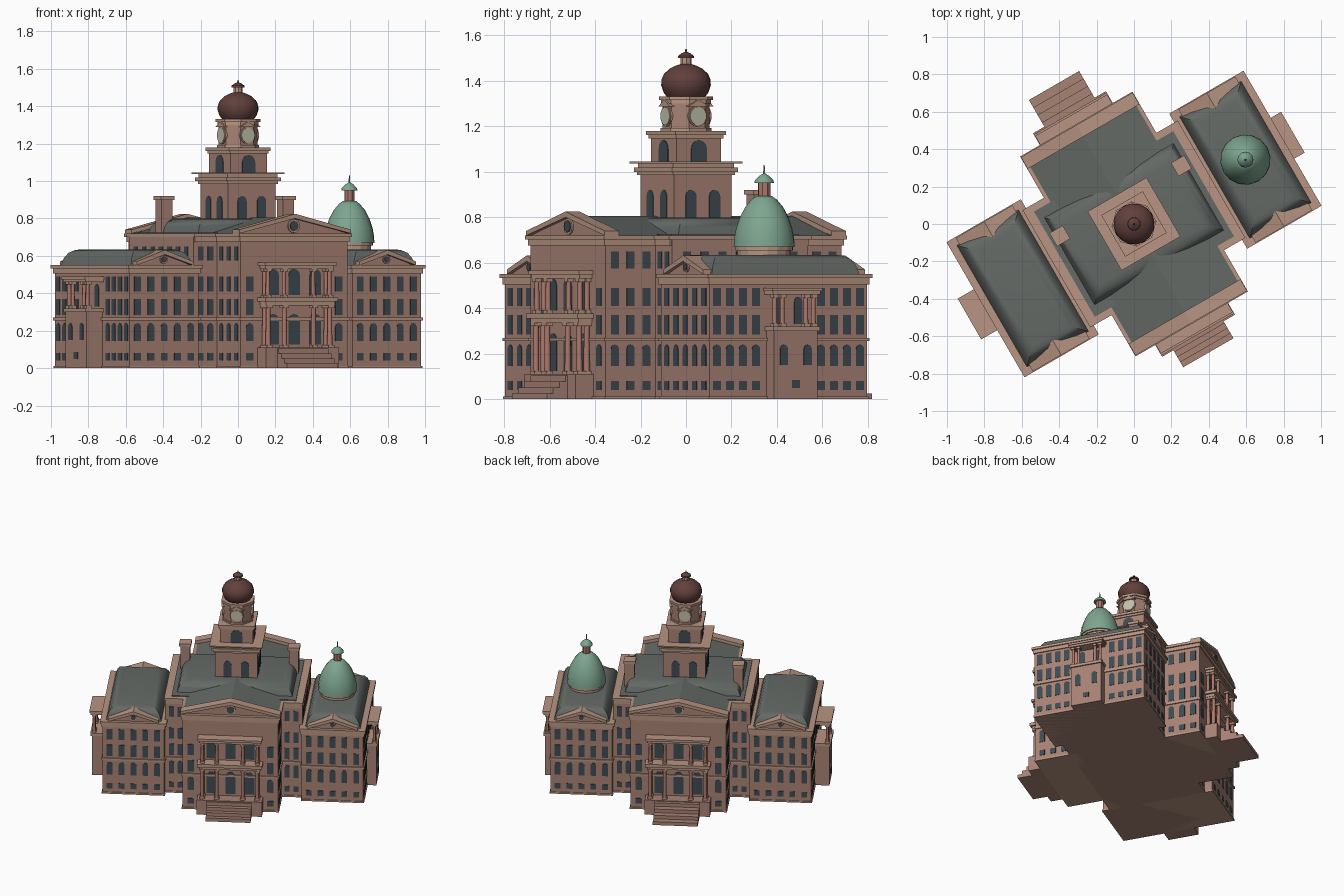
import bpy, bmesh, math
from mathutils import Matrix, Vector

if "Cube" in bpy.data.objects:
    bpy.data.objects.remove(bpy.data.objects["Cube"])

TURN = math.radians(30)      # the whole building is turned on the plan
COL = {'stone': (.39, .225, .175), 'trim': (.48, .30, .225), 'roof': (.13, .145, .135),
       'glass': (.05, .07, .085), 'copper': (.21, .38, .28), 'maroon': (.12, .05, .045),
       'column': (.42, .19, .15), 'clock': (.52, .52, .40)}
MATS = {}
for key, c in COL.items():
    MATS[key] = bpy.data.materials.new(key)
    MATS[key].diffuse_color = (*c, 1)
PARTS = {}


def part(name, mat, smooth=False):
    if name not in PARTS:
        PARTS[name] = (bmesh.new(), mat, smooth)
    return PARTS[name][0]


def box(bm, u0, u1, v0, v1, z0, z1):
    m = Matrix.Translation(((u0 + u1) / 2, (v0 + v1) / 2, (z0 + z1) / 2))
    s = Matrix.Diagonal((abs(u1 - u0), abs(v1 - v0), abs(z1 - z0), 1))
    bmesh.ops.create_cube(bm, size=1, matrix=m @ s)


def block(bm, cu, cv, hu, hv, z0, z1):
    box(bm, cu - hu, cu + hu, cv - hv, cv + hv, z0, z1)


def loft(bm, rings):
    rows = [[bm.verts.new(p) for p in r] for r in rings]
    n = len(rows[0])
    for a, b in zip(rows, rows[1:]):
        for i in range(n):
            bm.faces.new((a[i], a[(i + 1) % n], b[(i + 1) % n], b[i]))
    bm.faces.new(rows[0][::-1])
    bm.faces.new(rows[-1])


def lathe(bm, cu, cv, profile, n, turn=0.0):
    loft(bm, [[(cu + r * math.cos(turn + 2 * math.pi * i / n),
                cv + r * math.sin(turn + 2 * math.pi * i / n), z) for i in range(n)]
              for r, z in profile])


def wall(u, v, nu, nv):
    """Frame on a wall: x along it, y up, z outward."""
    n = Vector((nu, nv, 0))
    m = Matrix((Vector((0, 0, 1)).cross(n), (0, 0, 1), n)).transposed().to_4x4()
    return Matrix.Translation((u, v, 0)) @ m


def prism(bm, frame, pts, d0, d1):
    loft(bm, [[frame @ Vector((x, y, d)) for x, y in pts] for d in (d0, d1)])


def disc(bm, frame, x, z, r, d1):
    prism(bm, frame, [(x + r * math.cos(math.pi * i / 8), z + r * math.sin(math.pi * i / 8))
                      for i in range(16)], -.01, d1)


def window(frame, x, z0, z1, w, arched):
    r, pts = w / 2, [(x - w / 2, z0), (x + w / 2, z0)]
    if arched:
        pts += [(x + r * math.cos(math.pi * i / 6), z1 - r + r * math.sin(math.pi * i / 6))
                for i in range(7)]
    else:
        pts += [(x + r, z1), (x - r, z1)]
    prism(part('windows', 'glass'), frame, pts, -.01, .003)


BASE = [(.04, .08, 0), (.145, .24, 1), (.285, .37, 0), (.41, .49, 0)]
ATTIC = [(.575, .65, 0)]


def windows(frame, xs, rows, w=.04):
    for x in xs:
        for z0, z1, arched in rows:
            window(frame, x, z0, z1, w, arched)


def pediment(frame, half, z0, z1, depth, oculus):
    stone, trim = part('pediments', 'stone'), part('pediment_trim', 'trim')
    prism(stone, frame, [(-half, z0), (half, z0), (0, z1 - .015)], -depth, -.008)
    for s in (-1, 1):        # raking cornices
        pts = [(s * (half + .01), z0), (0, z1 - .025), (0, z1), (s * (half + .01), z0 + .02)]
        prism(trim, frame, pts[::s], -depth, .012)
    disc(trim, frame, 0, z0 + (z1 - z0) * .38, oculus * 1.4, .0)
    disc(part('windows', 'glass'), frame, 0, z0 + (z1 - z0) * .38, oculus, .004)


def mansard(bm, cu, cv, hu, hv, z0, h):
    rings = []
    for inset, t in ((0, 0), (.012, .45), (.03, .78), (.055, .95), (.08, 1)):
        a, b = hu - inset, hv - inset
        rings.append([(cu + x * a, cv + y * b, z0 + h * t)
                      for x, y in ((-1, -1), (1, -1), (1, 1), (-1, 1))])
    loft(bm, rings)


def bands(cu, cv, hu, hv, top):
    """Plinth, string course and two-step cornice around a block."""
    t = part('cornices', 'trim')
    for z0, z1, o in ((0, .012, .006), (.255, .27, .008),
                      (top - .045, top - .018, .008), (top - .018, top, .017)):
        block(t, cu, cv, hu + o, hv + o, z0, z1)


def column(u, v, z0, z1, r=.012):
    lathe(part('columns', 'column', True), u, v, [(r, z0), (r * .85, z1)], 12)
    for z in (z0, z1 - .014):
        block(part('column_blocks', 'trim'), u, v, r * 1.3, r * 1.3, z, z + .014)


walls = part('walls', 'stone')
trim = part('cornices', 'trim')

# Central block
block(walls, 0, 0, .475, .345, 0, .70)
bands(0, 0, .462, .345, .72)
block(part('roof_deck', 'roof'), 0, 0, .43, .325, .71, .726)
mansard(part('main_roof', 'roof', True), 0, 0, .40, .27, .72, .08)

# Side wings with mansard roofs, end pediments and side bays
for s, out in ((-1, 1.01), (1, .975)):
    c = s * .6875
    block(walls, c, 0, .2125, .40, 0, .54)
    bands(c, 0, .2125, .40, .55)
    mansard(part('wing_roofs', 'roof', True), c, 0, .19, .375, .55, .085)
    for t in (-1, 1):
        f = wall(c, t * .40, 0, t)
        windows(f, [i * .082 for i in range(-2, 3)], BASE)
        pediment(f, .165, .55, .632, .09, .016)
    side = wall(s * .90, 0, s, 0)
    outer = [k * (.165 + .066 * i) for k in (-1, 1) for i in range(4)]
    windows(side, outer, BASE)
    windows(side, (-.05, .05), [(.33, .45, 1)])
    windows(wall(s * .475, 0, s, 0), [i * .09 for i in range(-3, 4)], ATTIC)
    box(walls, s * .89, s * (out - .01), -.11, .11, 0, .305)
    box(trim, s * .89, s * out, -.118, .118, .30, .32)
    box(trim, s * .89, s * out, -.12, .12, .46, .475)
    box(trim, s * .89, s * (out + .006), -.126, .126, .475, .49)
    for v in (-.098, -.06, .06, .098):
        column(s * (out - .025), v, .32, .46, .011)
    bay = wall(s * (out - .01), 0, s, 0)
    windows(bay, (-.06, .06), [(.15, .24, 1)])
    windows(bay, (0,), [(.05, .085, 0)])

# Front and back pavilions with two-storey porticos and steps
for t, reach in ((-1, .795), (1, .855)):
    box(walls, -.33, .33, 0, t * .60, 0, .70)
    bands(0, t * .45, .33, .15, .72)
    f = wall(0, t * .60, 0, t)
    pediment(f, .335, .72, .825, .06, .026)
    prism(part('pavilion_roofs', 'roof'), f, [(-.335, .718), (.335, .718), (0, .805)], -.45, -.03)
    windows(f, (-.275, .275), BASE, .045)
    windows(f, (-.13, 0, .13), [(.125, .29, 1), (.39, .53, 1)], .07)
    for s in (-1, 1):
        windows(wall(s * .33, t * .4725, s, 0), (-.08, 0, .08), BASE + ATTIC)
        windows(wall(s * .40, t * .345, 0, t), (-.03, .03), BASE + ATTIC, .034)
    box(part('portico_platform', 'stone'), -.225, .225, t * .59, t * .69, 0, .11)
    for half, z0, z1, d in ((.212, .335, .355, .668), (.225, .355, .378, .682),
                            (.212, .53, .548, .662), (.222, .548, .565, .672)):
        box(trim, -half, half, t * .59, t * d, z0, z1)
    for u in (-.19, -.09, .09, .19):
        column(u, t * .652, .11, .335, .014)
        column(u, t * .648, .378, .53, .012)
    for u in (-.19, .19):
        column(u, t * .614, .11, .335, .014)
        column(u, t * .612, .378, .53, .012)
    tread = (reach - .67) / 4
    for i in range(4):
        box(part('steps', 'stone'), -.155, .155, t * .6, t * (reach - i * tread), 0, .026 * (i + 1))

# Chimneys
for u in (-.375, .375):
    block(part('chimneys', 'stone'), u, .143, .033, .033, .70, .905)
    block(part('chimney_caps', 'trim'), u, .143, .041, .041, .90, .92)

# Clock tower: square stages
tower, ttrim = part('tower', 'stone'), part('tower_trim', 'trim')
block(tower, 0, 0, .147, .147, .70, 1.0)
block(tower, 0, 0, .113, .113, 1.0, 1.16)
for h, z0, z1 in ((.157, .985, 1.0), (.168, 1.0, 1.02), (.155, 1.02, 1.037), (.182, 1.037, 1.045),
                  (.12, 1.147, 1.162), (.128, 1.162, 1.18)):
    block(ttrim, 0, 0, h, h, z0, z1)

# Clock tower: octagonal clock stage, dome and lantern
E = math.pi / 8
lathe(tower, 0, 0, [(.105, 1.17), (.105, 1.315)], 8, E)
for r, z0, z1 in ((.113, 1.18, 1.192), (.11, 1.30, 1.315), (.12, 1.315, 1.332)):
    lathe(ttrim, 0, 0, [(r, z0), (r, z1)], 8, E)
for nu, nv in ((1, 0), (-1, 0), (0, 1), (0, -1)):
    windows(wall(nu * .147, nv * .147, nu, nv), (-.06, .06), [(.79, .92, 1)], .055)
    windows(wall(nu * .113, nv * .113, nu, nv), (0,), [(1.045, 1.14, 1)], .08)
    f = wall(nu * .097, nv * .097, nu, nv)
    disc(ttrim, f, 0, 1.245, .046, .006)
    disc(part('clock_faces', 'clock'), f, 0, 1.245, .04, .01)
    prism(ttrim, f, [(-.05, 1.288), (.05, 1.288), (0, 1.318)], -.02, .014)
lathe(part('tower_dome', 'maroon', True), 0, 0,
      [(.085, 1.33), (.10, 1.35), (.11, 1.38), (.109, 1.405), (.098, 1.43),
       (.075, 1.452), (.045, 1.467), (.024, 1.474)], 16)
lathe(ttrim, 0, 0, [(.024, 1.465), (.024, 1.502)], 8, E)
lathe(part('tower_finial', 'maroon', True), 0, 0,
      [(.036, 1.50), (.034, 1.51), (.018, 1.522), (.005, 1.527), (.003, 1.54)], 12)

# Green dome on the right wing
D = .6875
lathe(part('dome_drum', 'trim'), D, 0, [(.118, .62), (.118, .655), (.128, .655), (.128, .672)], 16)
lathe(part('green_dome', 'copper', True), D, 0,
      [(.135, .67), (.133, .705), (.125, .75), (.108, .80), (.084, .845), (.056, .878),
       (.036, .893)], 16)
lathe(part('dome_lantern', 'column'), D, 0, [(.028, .885), (.028, .955)], 8)
lathe(part('lantern_cap', 'copper', True), D, 0,
      [(.043, .95), (.041, .962), (.022, .982), (.005, .992), (.002, 1.03)], 12)

# Turn every part into an object
for name, (bm, mat, smooth) in PARTS.items():
    bmesh.ops.recalc_face_normals(bm, faces=bm.faces)
    mesh = bpy.data.meshes.new(name)
    bm.to_mesh(mesh)
    bm.free()
    mesh.materials.append(MATS[mat])
    ob = bpy.data.objects.new(name, mesh)
    ob.rotation_euler.z = TURN
    bpy.context.collection.objects.link(ob)
    if smooth:
        bpy.ops.object.select_all(action='DESELECT')
        ob.select_set(True)
        bpy.context.view_layer.objects.active = ob
        bpy.ops.object.shade_smooth_by_angle(angle=math.radians(40))

for m in bpy.data.materials:
    if m.users and not m.is_grease_pencil:
        m.use_nodes = True
        m.node_tree.nodes["Principled BSDF"].inputs["Base Color"].default_value = m.diffuse_color
